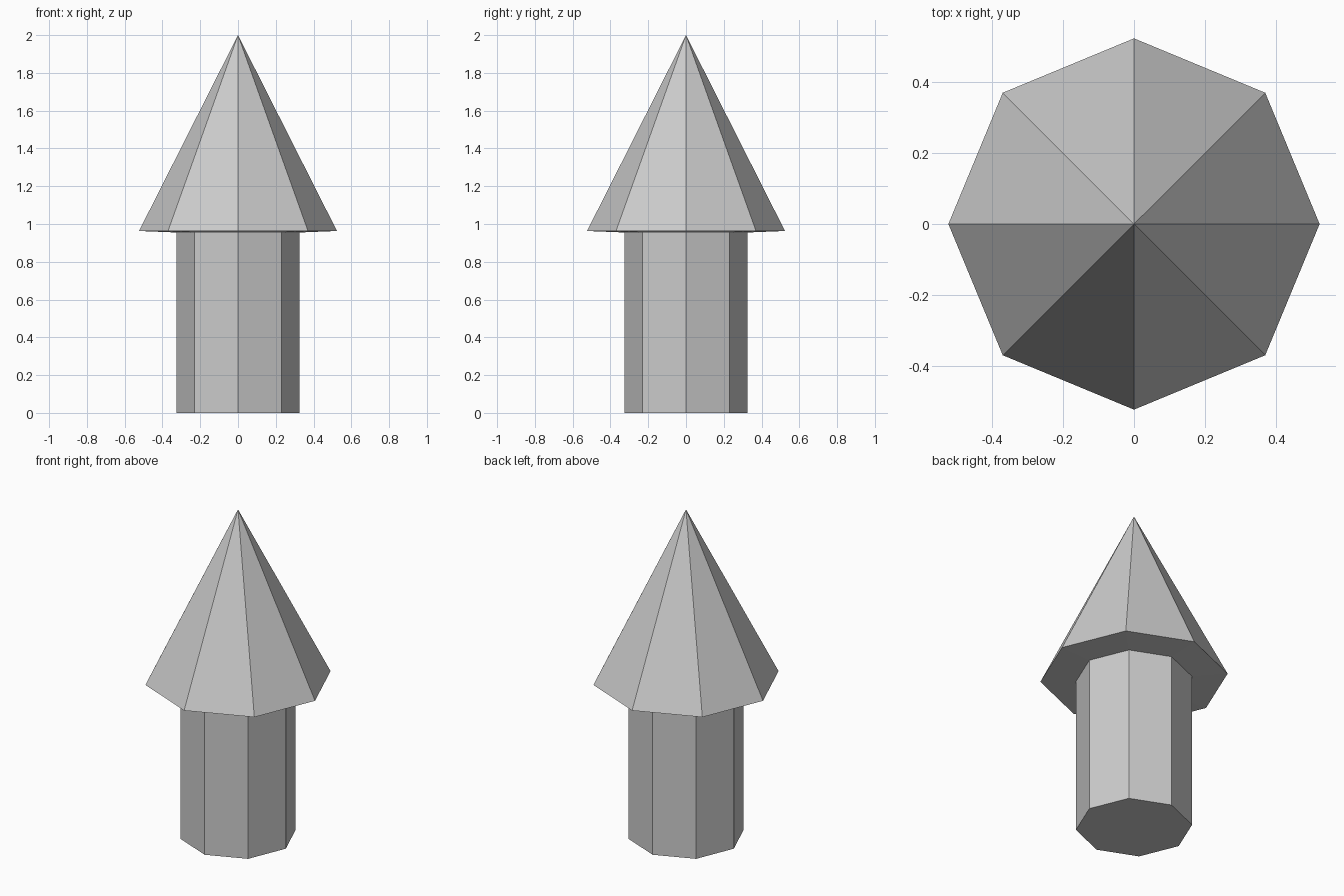
import bpy, bmesh
from math import cos, sin, tau

if "Cube" in bpy.data.objects:
    bpy.data.objects.remove(bpy.data.objects["Cube"])

SIDES = 8


def lathe(name, profile):
    """Revolve (radius, z) points into a flat-faced octagonal part."""
    bm = bmesh.new()
    rings = []
    for r, z in profile:
        if r == 0:
            rings.append([bm.verts.new((0, 0, z))] * SIDES)
        else:
            rings.append([bm.verts.new((r * cos(tau * i / SIDES), r * sin(tau * i / SIDES), z))
                          for i in range(SIDES)])
    for a, b in zip(rings, rings[1:]):
        for i in range(SIDES):
            j = (i + 1) % SIDES
            # drop repeated pole vertices so tips become triangles
            bm.faces.new(dict.fromkeys((a[i], a[j], b[j], b[i])))
    # close the flat bottom where the part starts at ground level
    if profile[0][1] == 0:
        bm.faces.new(rings[0][::-1])
    mesh = bpy.data.meshes.new(name)
    bm.to_mesh(mesh)
    bm.free()
    obj = bpy.data.objects.new(name, mesh)
    bpy.context.collection.objects.link(obj)
    return obj


# Octagonal shaft with a flat base
lathe("shaft", [(0.325, 0), (0.325, 0.955)])

# Pointed cap with a slightly sloping underside that meets the shaft
lathe("pointed_cap", [(0.325, 0.955), (0.524, 0.963), (0, 2.0)])
